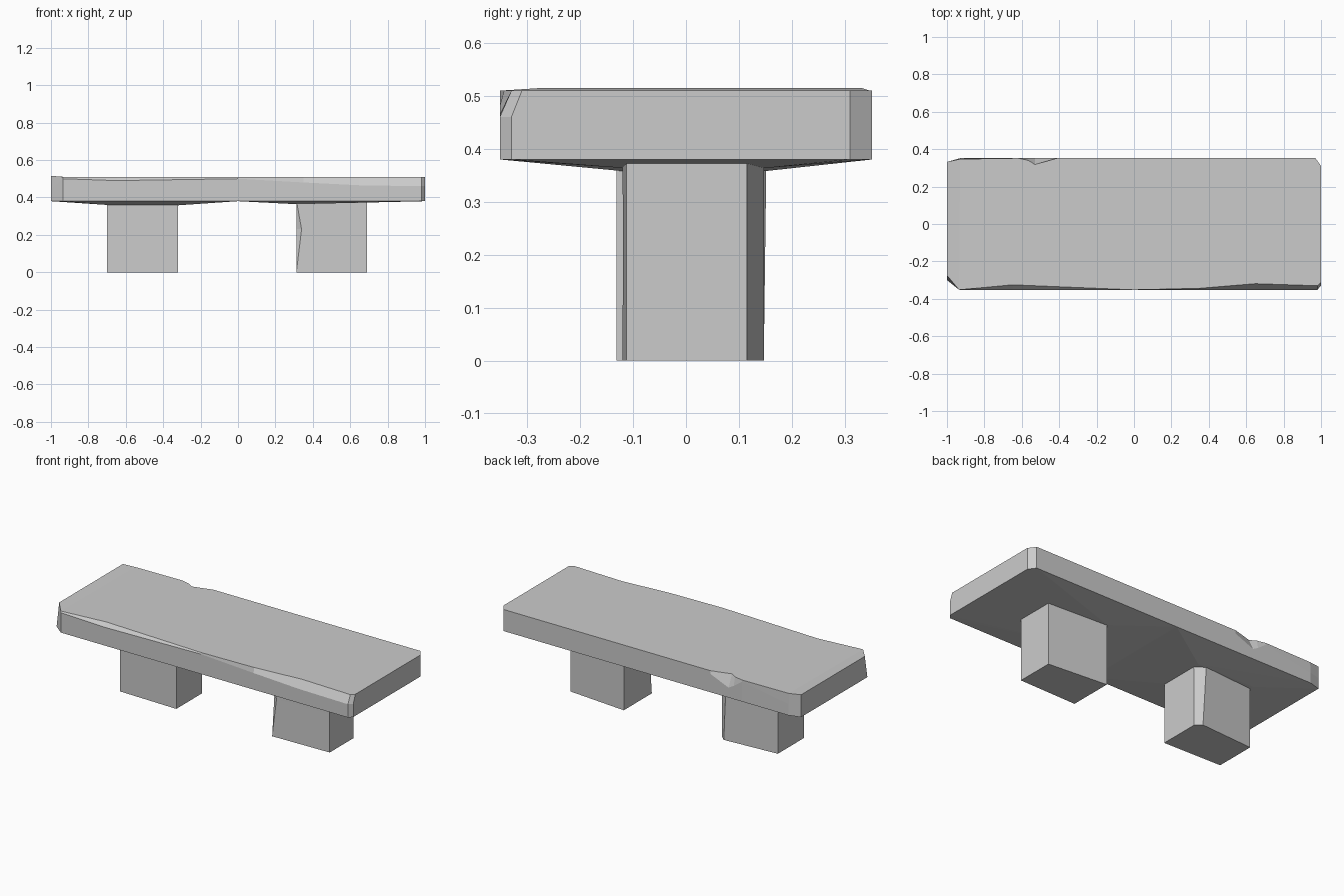
import bpy
import bmesh

old = bpy.data.objects.get("Cube")
if old:
    bpy.data.objects.remove(old, do_unlink=True)

stone = bpy.data.materials.new("grey_stone")
stone.use_nodes = True
stone_colour = (0.6, 0.6, 0.6, 1.0)
stone.diffuse_color = stone_colour
stone.node_tree.nodes["Principled BSDF"].inputs["Base Color"].default_value = stone_colour


def finish(bm, name):
    """Clean the mesh and turn it into a flat shaded stone object."""
    bmesh.ops.remove_doubles(bm, verts=bm.verts, dist=0.0005)
    bmesh.ops.recalc_face_normals(bm, faces=bm.faces)
    mesh = bpy.data.meshes.new(name)
    bm.to_mesh(mesh)
    bm.free()
    mesh.materials.append(stone)
    part = bpy.data.objects.new(name, mesh)
    bpy.context.collection.objects.link(part)
    return part


def loft(bm, rings):
    """Join rings of equal length with side faces and return their vertices."""
    loops = [[bm.verts.new(point) for point in ring] for ring in rings]
    count = len(loops[0])
    for lower, upper in zip(loops, loops[1:]):
        for i in range(count):
            j = (i + 1) % count
            bm.faces.new((lower[i], lower[j], upper[j], upper[i]))
    return loops


# Slab outline, anticlockwise: x, y, inset of the top edge, height of the chip
BACK = 0.352
FRONT = -BACK
BOTTOM, TOP, RAISED = 0.38, 0.51, 0.515
MIDDLE = (BOTTOM + TOP) / 2
outline = [
    (-0.935, FRONT, 0, 0.5),
    (-0.65, FRONT, 0.027, 0.49),
    (0, FRONT, 0, 0.5),
    (0.35, FRONT, 0.008, 0.48),
    (0.65, FRONT, 0.033, 0.465),
    (0.98, FRONT, 0.022, 0.46),
    (1, -0.33, 0.02, 0.46),
    (1, 0.31, 0, MIDDLE),
    (0.97, BACK, 0, MIDDLE),
    (-0.41, BACK, 0, 0.49),
    (-0.53, BACK, -0.034, 0.44),
    (-0.565, BACK, -0.012, 0.46),
    (-0.62, BACK, 0, 0.5),
    (-0.93, BACK, -0.005, MIDDLE),
    (-1, 0.332, 0, MIDDLE),
    (-1, -0.3, 0.025, MIDDLE),
]


def top_height(x):
    return RAISED if x == -1 else TOP


bm = bmesh.new()
floor_ring = [(x, y, BOTTOM) for x, y, inset, chip in outline]
chip_ring = [(x, y + (inset / 2 if chip == MIDDLE else 0), chip)
             for x, y, inset, chip in outline]
top_ring = [(x, y + inset, top_height(x)) for x, y, inset, chip in outline]
under, chips, upper = loft(bm, [floor_ring, chip_ring, top_ring])
bm.faces.new(under)
# The top breaks slightly upward at the right end
bm.faces.new(upper[:-2])
bm.faces.new(upper[-3:] + upper[:1])
finish(bm, "seat_slab")


# Swollen underside, tapering from the slab edge to the top of each leg
def underside(name, side, inner_x, outer_x, inner_z, outer_z):
    bm = bmesh.new()
    for x, y, inset, chip in outline:
        if x * side > 0:
            bm.verts.new((x, y, BOTTOM))
    for y in (FRONT, BACK):
        bm.verts.new((0, y, BOTTOM))
    for y in (-0.12, 0.15):
        bm.verts.new((inner_x, y, inner_z))
        bm.verts.new((outer_x, y, outer_z))
    bmesh.ops.convex_hull(bm, input=bm.verts)
    finish(bm, name)


underside("underside_right", -1, -0.32, -0.7, 0.358, 0.36)
underside("underside_left", 1, 0.31, 0.69, 0.364, 0.373)


# Legs, lofted through rough cross-sections
def leg(name, sections):
    bm = bmesh.new()
    rings = [[(x, y, z) for x, y in points] for z, points in sections]
    loops = loft(bm, rings)
    bm.faces.new(loops[0])
    bm.faces.new(loops[-1])
    finish(bm, name)


LEG_TOP = 0.385

# Right leg, with its inner back corner broken off
right_front = [(-0.7, -0.122), (-0.32, -0.131)]
leg("leg_right", [
    (0, right_front + [(-0.32, 0.115), (-0.355, 0.147), (-0.7, 0.125)]),
    (LEG_TOP, right_front + [(-0.32, 0.112), (-0.375, 0.152), (-0.7, 0.125)]),
])

# Left leg, slightly skewed, with a chip in its inner front corner
left_back = [(0.69, -0.112), (0.69, 0.115), (0.312, 0.147)]
corner = (0.312, -0.12)
leg_body = [corner, corner] + left_back
chipped = [(0.312, -0.1), (0.34, -0.119)] + left_back
bm = bmesh.new()
levels = [(0, leg_body), (0.23, chipped), (LEG_TOP, leg_body)]
loops = loft(bm, [[(x, y, z) for x, y in ring] for z, ring in levels])
# Caps skip the doubled corner point
bm.faces.new(loops[0][1:])
bm.faces.new(loops[-1][1:])
finish(bm, "leg_left")
